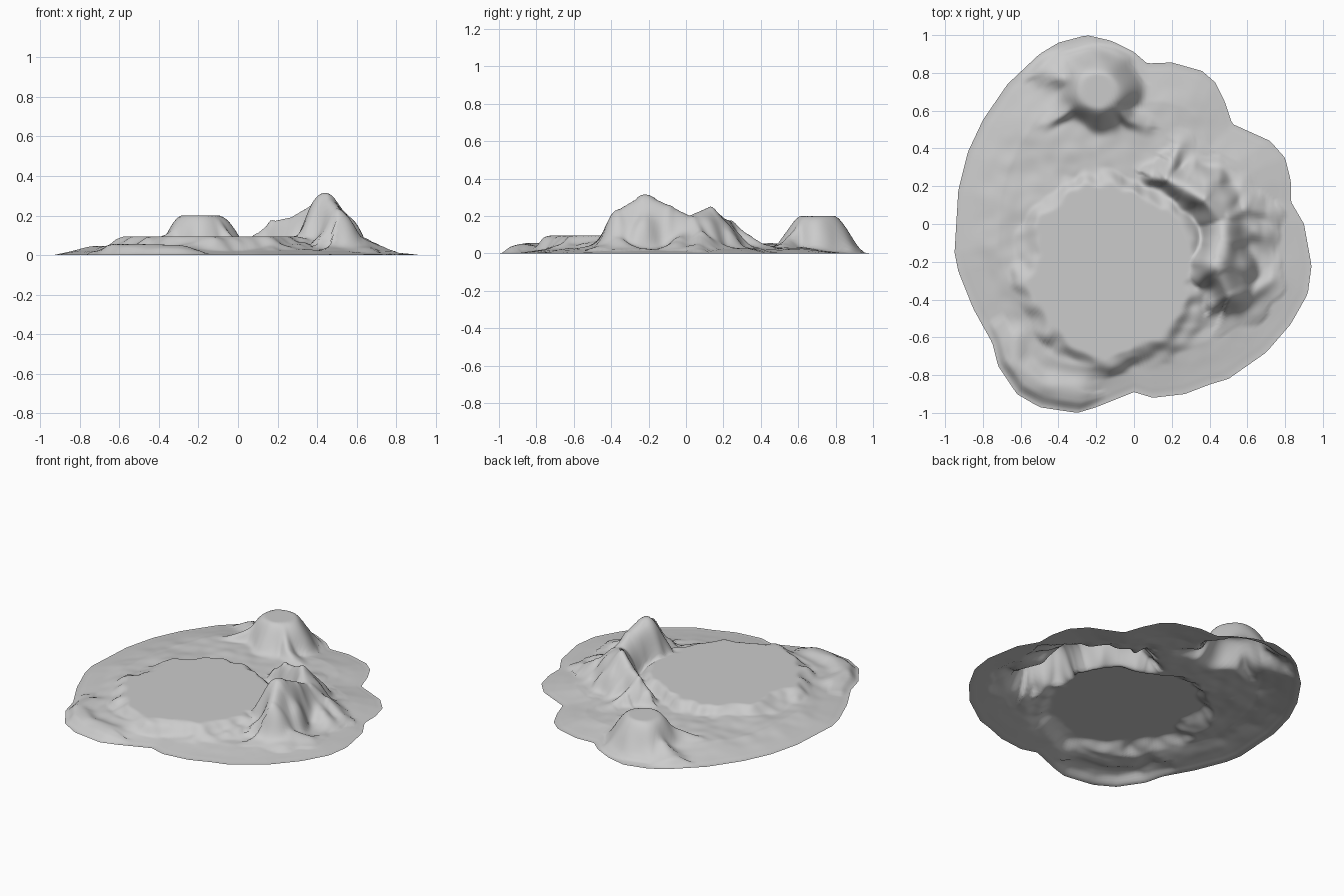
import bpy, bmesh
from math import atan2, cos, sin, hypot, exp, tau
from mathutils import Vector, noise

if "Cube" in bpy.data.objects:
    bpy.data.objects.remove(bpy.data.objects["Cube"], do_unlink=True)

# Shoreline points in order around the island
SHORE = [(-.25, 1), (-.4, .96), (-.5, .9), (-.67, .74), (-.8, .55), (-.88, .38),
         (-.93, .18), (-.95, -.15), (-.93, -.25), (-.85, -.45), (-.75, -.63),
         (-.72, -.75), (-.62, -.9), (-.5, -.97), (-.3, -1), (-.2, -.97), (0, -.89),
         (.1, -.92), (.27, -.9), (.4, -.85), (.5, -.82), (.7, -.68), (.83, -.53),
         (.92, -.37), (.94, -.22), (.9, 0), (.83, .12), (.83, .23), (.8, .35),
         (.72, .44), (.52, .53), (.48, .65), (.43, .75), (.36, .81), (.2, .855),
         (.07, .85), (0, .91), (-.12, .97)]
# Ridge crests: x, y, height, flank width
MOUNTAIN = [(.1, .25, .11, .07), (.17, .24, .17, .08), (.27, .19, .19, .11),
            (.37, .13, .25, .13), (.47, .02, .2, .15), (.47, -.1, .26, .16),
            (.44, -.22, .315, .16), (.5, -.36, .235, .12)]
SPURS = [
    [(.5, .04, .19, .09), (.58, .08, .12, .08), (.7, .06, .05, .07)],      # east
    [(.17, .24, .17, .07), (.2, .33, .1, .07), (.24, .42, .045, .07)],     # north east
    [(.5, -.36, .2, .1), (.62, -.36, .09, .08), (.72, -.3, .045, .07)],    # south east
    [(-.28, .66, .16, .07), (-.37, .58, .1, .07), (-.46, .53, .06, .06)],  # mesa west
    [(-.28, .74, .16, .08), (-.37, .77, .1, .08), (-.46, .8, .05, .08)],   # mesa north
    [(-.1, .62, .17, .07), (-.03, .55, .09, .06), (.06, .52, .05, .07)],   # mesa south
    [(-.62, -.6, .05, .1), (-.63, -.74, .055, .09), (-.48, -.85, .055, .1),
     (-.3, -.87, .05, .1)],                                                # shelf
]
CENTRE = Vector((-.1, -.25))
SEGMENTS, RINGS = 240, 90


def smooth(t):
    t = min(1, max(0, t))
    return t * t * (3 - 2 * t)


def rough(x, y, scale, seed=0):
    return noise.noise(Vector((x * scale, y * scale, seed + .37)))


def shore_radius(angle):
    """Distance from the origin to the shoreline along a direction."""
    d = Vector((cos(angle), sin(angle)))
    for a, b in zip(SHORE, SHORE[1:] + SHORE[:1]):
        a, b = Vector(a), Vector(b)
        e = b - a
        den = d.cross(e)
        if abs(den) < 1e-9:
            continue
        r, s = a.cross(e) / den, a.cross(d) / den
        if r > 0 and -1e-6 <= s <= 1 + 1e-6:
            return r
    return 1


def ridge_height(crest, x, y):
    """Ridge that is steeper on the side facing the plateau."""
    best = 0
    p = Vector((x, y))
    for a, b in zip(crest, crest[1:]):
        pa, pb = Vector(a[:2]), Vector(b[:2])
        e = pb - pa
        s = min(1, max(0, (p - pa).dot(e) / e.length_squared))
        foot = pa + e * s
        d = (p - foot).length
        if (p - CENTRE).length < (foot - CENTRE).length:
            d *= 1.3
        h, w = a[2] + (b[2] - a[2]) * s, a[3] + (b[3] - a[3]) * s
        w *= 1 + .45 * rough(x, y, 9, 3)
        best = max(best, h * exp(-(d / w) ** 2))
    return best


def mesa_height(x, y):
    """Flat-topped hill with gullied sides."""
    dx, dy = x + .19, y - .705
    d = hypot(dx, dy * 1.05)
    gully = 1 + .1 * cos(5 * atan2(dy, dx) + .6) + .3 * rough(x, y, 8, 5)
    return .2 * smooth(1 - (d - .09) / (.18 * gully))


def height(x, y, t):
    # Low apron rising from the shore, lower towards the east
    amount = .024 + .022 * smooth(.5 - x)
    z = amount * min(1, max(0, (1 - t) / .24)) ** 1.2
    z *= 1 + smooth((1 - t) * 6) * (.3 * rough(x, y, 5, 1) + .12 * rough(x, y, 13, 2))
    # Level plateau with a ragged, sloping edge
    d = (Vector((x, y)) - CENTRE).length
    edge = .53 + .06 * rough(x, y, 5, 7) + .04 * rough(x, y, 13, 8)
    f = smooth((edge - d) / (.11 + .06 * smooth(x * 3)) + .15)
    z = z * (1 - f) + .095 * f
    # Peaks, blended softly into the ground
    peaks = [ridge_height(crest, x, y) for crest in [MOUNTAIN] + SPURS]
    for peak in peaks + [mesa_height(x, y)]:
        blend = max(0, .03 - abs(z - peak)) ** 2 / .12
        z = max(z, peak) + (blend if .01 < peak < .19 and d > .45 else 0)
    return min(z, .315) * smooth((1 - t) * 18)


# Terrain sheet as a polar grid
bm = bmesh.new()
middle = bm.verts.new((0, 0, height(0, 0, 0)))
angles = [tau * i / SEGMENTS for i in range(SEGMENTS)]
reach = [shore_radius(a) for a in angles]
rings = []
for j in range(1, RINGS + 1):
    t = j / RINGS
    ring = []
    for a, r in zip(angles, reach):
        x, y = r * t * cos(a), r * t * sin(a)
        ring.append(bm.verts.new((x, y, height(x, y, t))))
    rings.append(ring)
for i in range(SEGMENTS):
    k = (i + 1) % SEGMENTS
    bm.faces.new((middle, rings[0][i], rings[0][k]))
    for inner, outer in zip(rings, rings[1:]):
        bm.faces.new((inner[i], outer[i], outer[k], inner[k]))
for face in bm.faces:
    face.smooth = True
mesh = bpy.data.meshes.new("island_terrain")
bm.to_mesh(mesh)
bm.free()
terrain = bpy.data.objects.new("island_terrain", mesh)
bpy.context.collection.objects.link(terrain)

# Plain stone grey
stone = bpy.data.materials.new("stone_grey")
stone.use_nodes = True
colour = (.6, .6, .6, 1)
stone.diffuse_color = colour
stone.node_tree.nodes["Principled BSDF"].inputs["Base Color"].default_value = colour
mesh.materials.append(stone)
